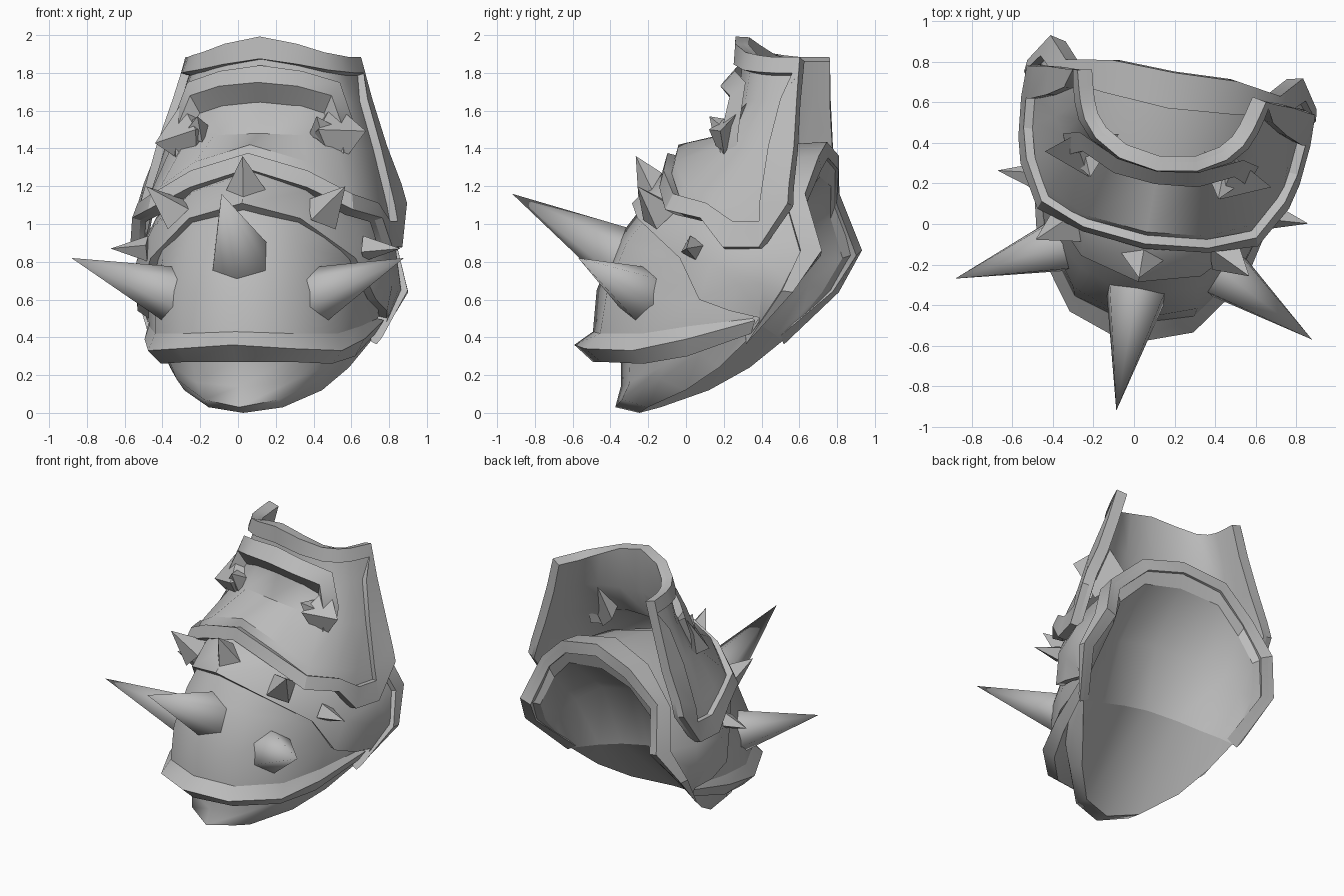
import bpy, bmesh
from math import radians
from mathutils import Matrix, Vector

cube = bpy.data.objects.get("Cube")
if cube:
    bpy.data.objects.remove(cube, do_unlink=True)

# The symmetric armour is turned a little about the vertical
PLACE = Matrix.Translation((0.07, 0, 0)) @ Matrix.Rotation(radians(-9.7), 4, 'Z')

steel = bpy.data.materials.new("grey steel")
steel.use_nodes = True
GREY = (0.5, 0.5, 0.5, 1)
steel.diffuse_color = GREY
steel.node_tree.nodes["Principled BSDF"].inputs["Base Color"].default_value = GREY


def finish(name, bm, angle, thickness=0, offset=-1):
    """Turn a bmesh into a shaded object, with thickness if wanted."""
    bm.transform(PLACE)
    mesh = bpy.data.meshes.new(name)
    bm.to_mesh(mesh)
    bm.free()
    mesh.materials.append(steel)
    obj = bpy.data.objects.new(name, mesh)
    bpy.context.collection.objects.link(obj)
    bpy.ops.object.select_all(action='DESELECT')
    obj.select_set(True)
    bpy.context.view_layer.objects.active = obj
    if thickness:
        mod = obj.modifiers.new("thickness", 'SOLIDIFY')
        mod.thickness = thickness
        mod.offset = offset
        bpy.ops.object.modifier_apply(modifier=mod.name)
    bpy.ops.object.shade_smooth_by_angle(angle=radians(angle))


def row(*points):
    return [Vector(p) for p in points]


def blend(a, b, t):
    return [p.lerp(q, t) for p, q in zip(a, b)]


def loft(name, rows, angle=32, thickness=0, offset=-1):
    """Skin half rows, centre to side, mirrored across the middle."""
    bm = bmesh.new()
    grid = []
    for half in rows:
        other = [Vector((-p.x, p.y, p.z)) for p in reversed(half)]
        grid.append([bm.verts.new(p) for p in other + half])
    for low, high in zip(grid, grid[1:]):
        for i in range(len(low) - 1):
            bm.faces.new((low[i], low[i + 1], high[i + 1], high[i]))
    bmesh.ops.remove_doubles(bm, verts=bm.verts, dist=0.001)
    finish(name, bm, angle, thickness, offset)


def spike(name, base, tip, radius, sides, angle, turn=0):
    """Pointed cone from base to tip."""
    base, tip = Vector(base), Vector(tip)
    axis = tip - base
    bm = bmesh.new()
    bmesh.ops.create_cone(bm, cap_ends=True, segments=sides, radius1=radius,
                          radius2=0, depth=axis.length)
    bmesh.ops.remove_doubles(bm, verts=bm.verts, dist=0.0001)
    bm.transform(Matrix.Translation((base + tip) / 2)
                 @ axis.to_track_quat('Z', 'Y').to_matrix().to_4x4()
                 @ Matrix.Rotation(radians(turn), 4, 'Z'))
    finish(name, bm, angle)


def spike_pair(name, base, tip, *args):
    for side, s in (("left", 1), ("right", -1)):
        spike(side + "_" + name, (s * base[0], *base[1:]), (s * tip[0], *tip[1:]), *args)


# Lower lip
lip_under = row((0, -.25, 0), (.2, -.17, .03), (.37, .06, .12), (.48, .26, .24), (.57, .42, .38))
lip_edge = row((0, -.38, .03), (.2, -.31, .07), (.39, -.07, .18), (.5, .16, .32), (.58, .42, .45))
lip_mid = row((0, -.35, .14), (.25, -.26, .16), (.42, -.05, .25), (.52, .16, .35), (.58, .42, .46))
lip_top = row((0, -.35, .3), (.28, -.26, .3), (.44, -.04, .32), (.53, .16, .38), (.58, .42, .48))
loft("lower_lip", [lip_under, lip_edge, lip_mid, lip_top], 45)

# Flange around the front dome
flange_low = row((0, -.5, .27), (.28, -.41, .27), (.46, -.15, .26), (.54, .1, .3), (.59, .45, .42))
flange_out = row((0, -.6, .36), (.31, -.49, .34), (.52, -.2, .33), (.59, .1, .39), (.63, .48, .49))
dome_base = row((0, -.5, .43), (.3, -.41, .42), (.49, -.15, .42), (.57, .12, .46), (.6, .46, .5))
loft("flange", [lip_top, flange_low, flange_out, dome_base])

# Front dome
dome_low = row((0, -.48, .65), (.31, -.37, .65), (.5, -.1, .62), (.58, .15, .58), (.61, .48, .53))
dome_high = row((0, -.37, .92), (.29, -.27, .9), (.47, -.02, .82), (.57, .2, .74), (.61, .5, .65))
dome_top = row((0, -.18, 1.16), (.28, -.12, 1.09), (.5, .08, .95), (.6, .28, .85), (.63, .52, .75))
loft("front_dome", [dome_base, dome_low, dome_high, dome_top], 50)

# Middle plate, running over the shoulder to the arm opening
plate_front = row((0, -.29, 1.11), (.3, -.21, 1.03), (.55, .06, .82),
                  (.64, .18, .6), (.67, .35, .54), (.64, .52, .5))
plate_brow = row((0, -.13, 1.27), (.3, -.08, 1.17), (.55, .12, .98),
                 (.66, .25, .8), (.69, .4, .68), (.65, .52, .52))
plate_mid = row((0, .25, 1.37), (.33, .3, 1.28), (.59, .45, 1.03),
                (.69, .52, .85), (.71, .53, .68), (.64, .5, .48))
plate_back = row((0, .76, 1.4), (.3, .77, 1.33), (.51, .73, 1.14),
                 (.6, .83, .85), (.69, .69, .64), (.57, .42, .38))
loft("middle_plate", [plate_front, plate_brow, plate_mid, plate_back], 40, .05)
loft("opening_band", [blend(plate_back, plate_mid, .35), plate_back], 32, .035, 1)

# Broad rim facing backwards, and the hollow inside it
rim_inner = row((0, .72, 1.25), (.28, .73, 1.2), (.45, .7, 1.03),
                (.53, .75, .82), (.6, .63, .64), (.57, .42, .38))
hollow = row((0, .38, .98), (.28, .42, .92), (.45, .5, .8),
             (.54, .57, .69), (.58, .53, .54), (.57, .42, .38))
crease = row((0, .28, .54), (.2, .32, .5), (.37, .36, .45), (.49, .4, .41), (.57, .42, .38))
loft("opening_rim", [plate_back, rim_inner])
loft("arm_hollow", [rim_inner, hollow, crease + crease[-1:]], 60)
loft("lip_hollow", [crease, lip_under], 60)

# Upper plate: front mask and tall collar
upper = [
    row((0, -.08, 1.28), (.3, -.05, 1.18), (.52, .01, 1.06), (.63, .2, 1.02),
        (.66, .32, .87), (.68, .52, .87), (.68, .68, 1.1)),
    row((0, -.04, 1.42), (.3, -.01, 1.33), (.5, .08, 1.2), (.59, .25, 1.15),
        (.63, .4, 1.1), (.64, .52, 1.1), (.65, .68, 1.2)),
    row((0, .22, 1.48), (.24, .24, 1.47), (.41, .28, 1.42), (.49, .36, 1.41),
        (.54, .45, 1.4), (.56, .55, 1.4), (.57, .69, 1.4)),
    row((0, .3, 1.68), (.2, .32, 1.66), (.36, .38, 1.65), (.43, .45, 1.65),
        (.46, .52, 1.65), (.48, .6, 1.65), (.49, .69, 1.65)),
    row((0, .31, 1.99), (.18, .34, 1.95), (.3, .41, 1.9), (.36, .48, 1.88),
        (.39, .55, 1.87), (.41, .62, 1.87), (.43, .7, 1.87)),
]
loft("upper_plate", upper, 40, .03)

# Raised trim around the upper plate, following its edge
bottom, top = upper[0], upper[-1]
outer = bottom + [r[-1] for r in upper[1:-1]] + top[::-1]
inner = blend(bottom, upper[1], .6)
inner[-1] = upper[1][-2].copy()
inner += [r[-2] for r in upper[1:-1]]
inner += blend(top, upper[-2], .38)[::-1]
loft("upper_trim", [outer, inner], 32, .045, 1)

# Brow ridge with tails running down beside the eyes
brow_low = row((0, .29, 1.64), (.2, .31, 1.62), (.33, .34, 1.58), (.39, .29, 1.42), (.42, .27, 1.28))
brow_out = row((0, .2, 1.75), (.21, .22, 1.73), (.38, .3, 1.68), (.45, .27, 1.5), (.45, .25, 1.27))
brow_top = row((0, .28, 1.84), (.22, .3, 1.81), (.41, .39, 1.75), (.49, .37, 1.53), (.47, .34, 1.3))
loft("brow_ridge", [brow_low, brow_out, brow_top])
spike_pair("eye_socket", (.39, .34, 1.46), (.33, .18, 1.5), .19, 4, 20, 10)
spike_pair("eye", (.34, .27, 1.49), (.32, .18, 1.57), .08, 4, 20, 20)

# Large horns
spike("front_horn", (0, -.32, .81), (0, -.934, 1.16), .17, 6, 65)
spike_pair("side_horn", (.4, -.17, .63), (.893, -.426, .82), .15, 6, 65)

# Small studs along the middle plate
spike("centre_stud", (0, -.14, 1.14), (0, -.27, 1.36), .13, 4, 20)
spike_pair("front_stud", (.39, -.07, 1.05), (.535, -.17, 1.2), .11, 4, 20, 20)
spike_pair("side_stud", (.58, .14, .87), (.778, .135, .87), .07, 4, 20, 15)
